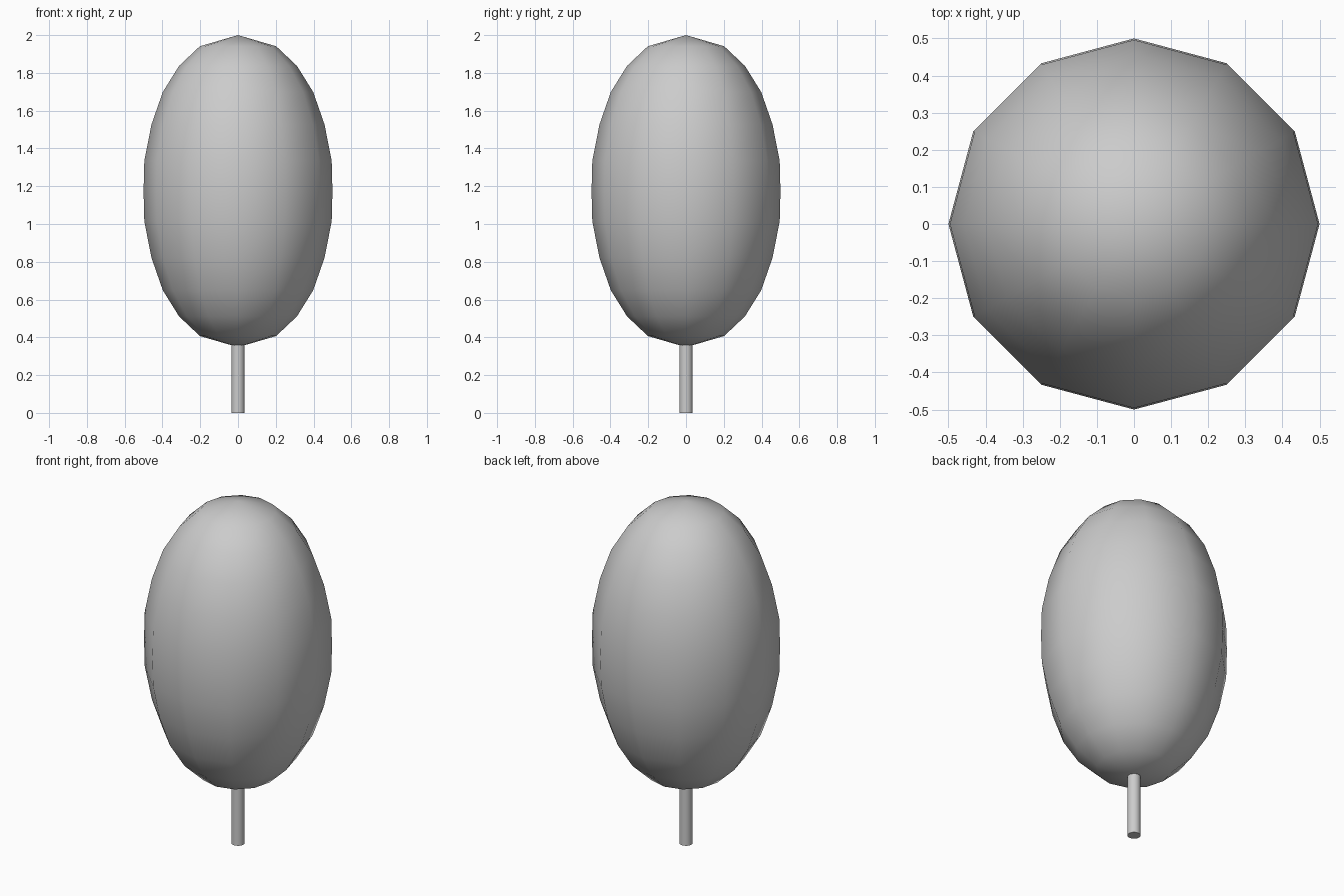
import bpy
import bmesh
from math import radians

cube = bpy.data.objects.get("Cube")
if cube:
    bpy.data.objects.remove(cube, do_unlink=True)

grey = bpy.data.materials.new("plain grey")
grey.use_nodes = True
colour = (0.6, 0.6, 0.6, 1)
grey.diffuse_color = colour
grey.node_tree.nodes["Principled BSDF"].inputs["Base Color"].default_value = colour


def lathe(name, profile, sides, sharp_angle):
    """Spin an (radius, height) profile about z into a closed smooth solid."""
    mesh = bpy.data.meshes.new(name)
    bm = bmesh.new()
    points = [bm.verts.new((r, 0, z)) for r, z in profile]
    edges = [bm.edges.new(pair) for pair in zip(points, points[1:])]
    bmesh.ops.spin(bm, geom=points + edges, cent=(0, 0, 0), axis=(0, 0, 1),
                   angle=radians(360), steps=sides, use_merge=True)
    bmesh.ops.remove_doubles(bm, verts=bm.verts, dist=0.0005)
    bmesh.ops.recalc_face_normals(bm, faces=bm.faces)
    bm.to_mesh(mesh)
    bm.free()
    mesh.materials.append(grey)
    obj = bpy.data.objects.new(name, mesh)
    bpy.context.collection.objects.link(obj)
    bpy.ops.object.select_all(action="DESELECT")
    obj.select_set(True)
    bpy.context.view_layer.objects.active = obj
    bpy.ops.object.shade_smooth_by_angle(angle=radians(sharp_angle))
    return obj


# Egg-shaped crown: upper half rings mirrored about the middle height
middle = 1.174
upper = [(0.5, 0), (0.496, 0.16), (0.458, 0.353), (0.398, 0.525),
         (0.312, 0.663), (0.202, 0.767), (0, 0.826)]
profile = [(r, middle - h) for r, h in reversed(upper[1:])]
profile += [(r, middle + h) for r, h in upper]
lathe("crown", profile, 12, 60)

# Thin trunk reaching into the crown
lathe("trunk", [(0, 0), (0.035, 0), (0.035, 0.38), (0, 0.38)], 16, 40)
